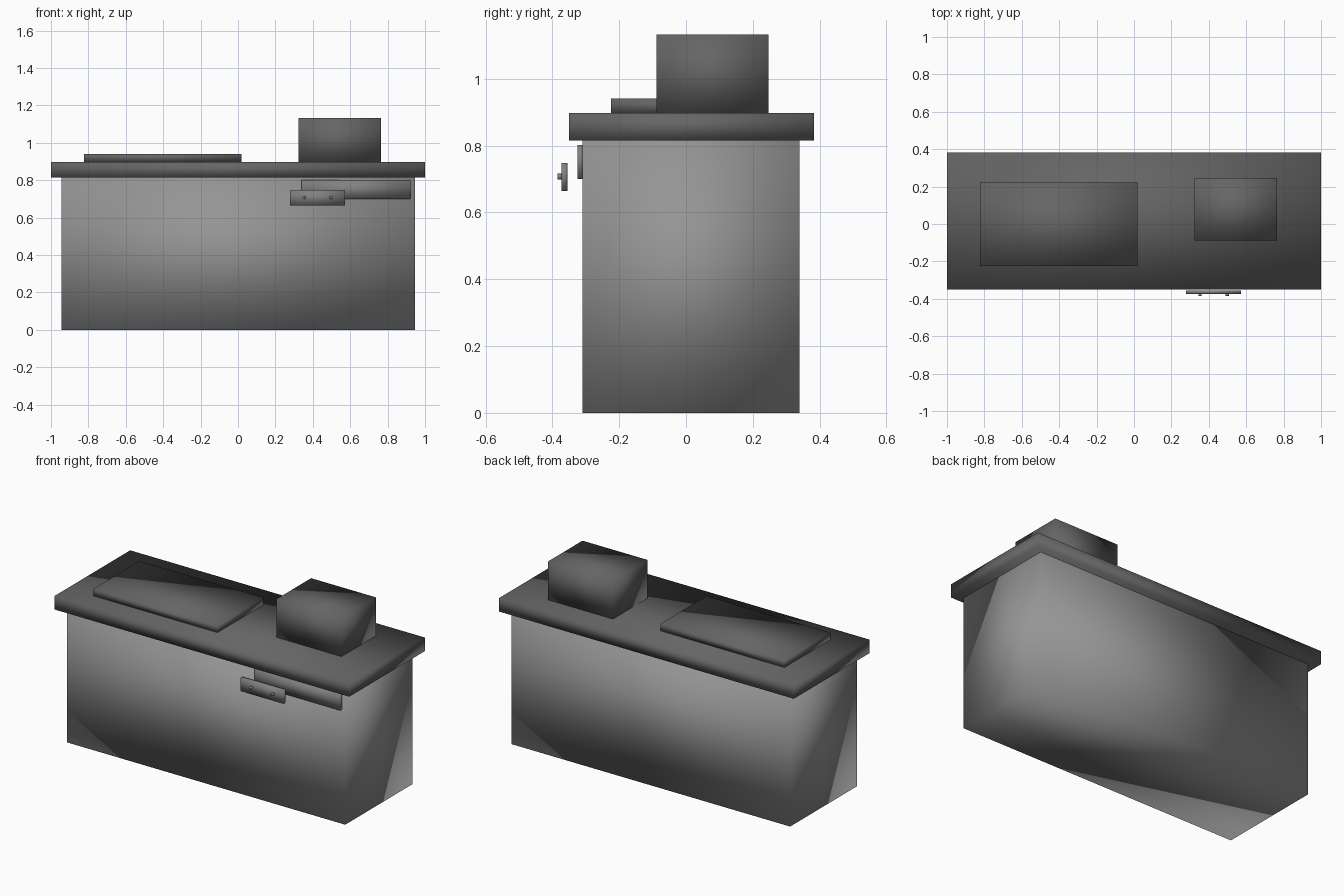
import bpy
from mathutils import Matrix, Vector

cube = bpy.data.objects.get("Cube")
if cube:
    bpy.data.objects.remove(cube, do_unlink=True)


def material(name, value):
    mat = bpy.data.materials.new(name)
    mat.use_nodes = True
    colour = (value, value, value, 1)
    mat.diffuse_color = colour
    mat.node_tree.nodes["Principled BSDF"].inputs["Base Color"].default_value = colour
    return mat


light_grey = material("light grey", 0.30)
dark_grey = material("dark grey", 0.13)
mid_grey = material("mid grey", 0.22)


def finish(name, mat):
    obj = bpy.context.object
    obj.name = name
    obj.data.materials.append(mat)
    # Soft normals wrap around the square corners
    for face in obj.data.polygons:
        face.use_smooth = True
    return obj


def box(name, low, high, mat):
    low, high = Vector(low), Vector(high)
    bpy.ops.mesh.primitive_cube_add(size=1)
    obj = finish(name, mat)
    size = Matrix.Diagonal((high - low).to_4d())
    obj.data.transform(Matrix.Translation((low + high) / 2) @ size)
    return obj


# Cabinet and overhanging worktop
box("cabinet_body", (-0.945, -0.31, 0), (0.945, 0.34, 0.815), light_grey)
box("worktop", (-1, -0.35, 0.815), (1, 0.383, 0.898), dark_grey)

# Items on the worktop
box("flat_panel", (-0.823, -0.225, 0.898), (0.018, 0.222, 0.941), dark_grey)
box("top_box", (0.323, -0.088, 0.898), (0.764, 0.247, 1.133), dark_grey)

# Front rail and the small plate standing off it
box("front_rail", (0.34, -0.325, 0.70), (0.922, -0.309, 0.802), mid_grey)
box("control_plate", (0.278, -0.373, 0.665), (0.572, -0.355, 0.748), mid_grey)

# Two small round buttons
for side, x in (("right", 0.353), ("left", 0.499)):
    bpy.ops.mesh.primitive_cylinder_add(
        vertices=16, radius=0.009, depth=0.012,
        location=(x, -0.378, 0.707), rotation=(1.5708, 0, 0))
    finish("button_" + side, mid_grey)
